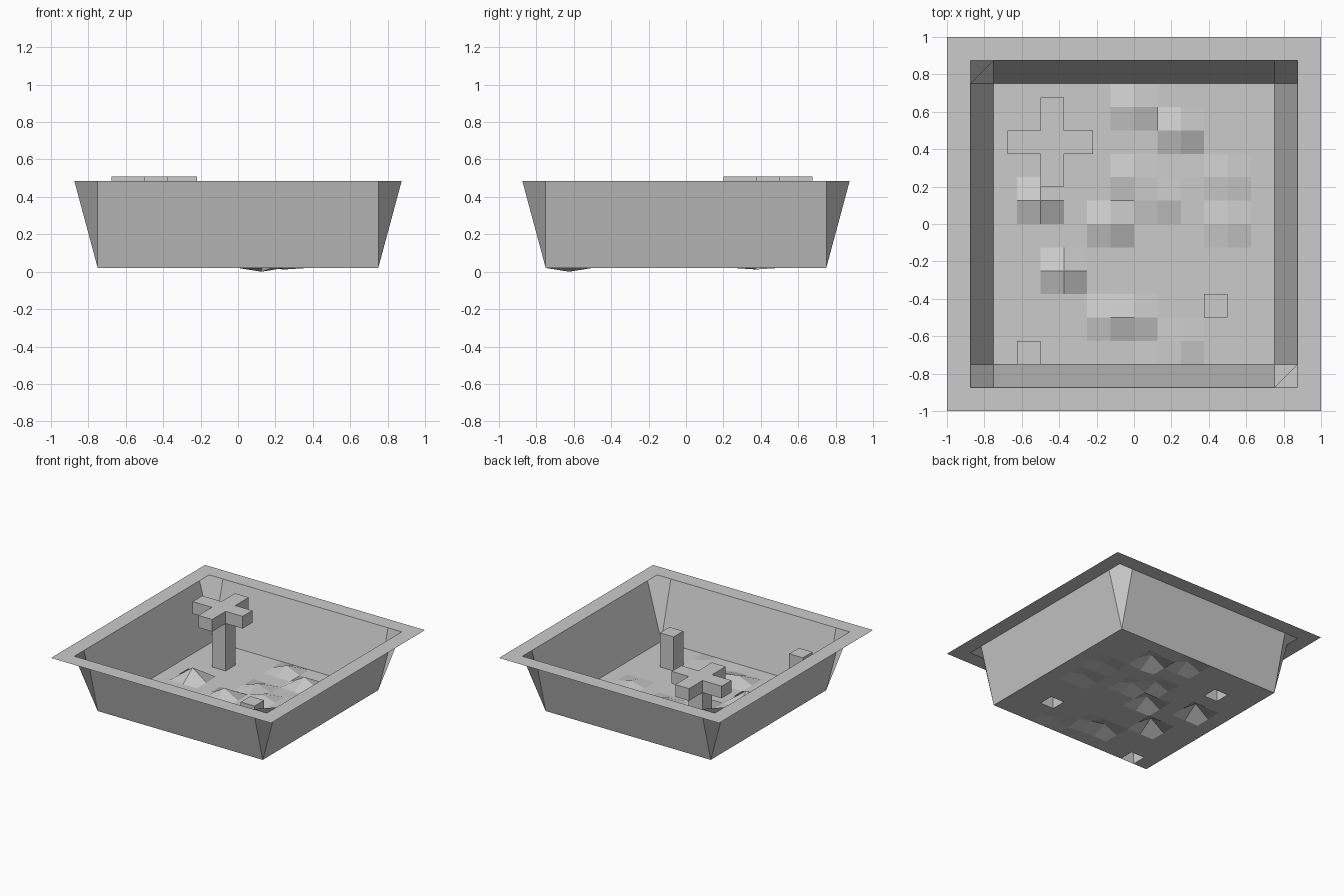
import bpy, bmesh
from mathutils import Vector

if "Cube" in bpy.data.objects:
    bpy.data.objects.remove(bpy.data.objects["Cube"])

FLOOR, RIM, CELL = 0.02, 0.485, 0.125

# Thin 16 x 16 sheet: flat rim outside, sunken floor inside
bm = bmesh.new()
bmesh.ops.create_grid(bm, x_segments=16, y_segments=16, size=1.0)

# Single floor vertices pushed up or down: (x, y, height)
bumps = [
    (-0.5, 0.125, 0.09), (-0.375, -0.25, 0.085), (0.25, 0.5, 0.07),
    (0, 0.625, 0.05), (0, 0.25, 0.045), (-0.125, 0, 0.07),
    (0.125, 0.125, 0.04), (0.5, 0.25, 0.025), (0.5, 0, 0.03),
    (-0.125, -0.5, 0.05), (0, -0.5, 0.03), (0.25, -0.625, 0.025),
    (0.125, -0.625, -0.02), (0.25, 0.375, -0.008),
]
for v in bm.verts:
    inside = max(abs(v.co.x), abs(v.co.y)) < 0.8
    v.co.z = FLOOR if inside else RIM
    for x, y, h in bumps:
        if (v.co.xy - Vector((x, y))).length < 0.01:
            v.co.z += h


def cell(x, y):
    """Floor face whose centre is nearest to x, y."""
    return min(bm.faces, key=lambda f: (f.calc_center_median().xy - Vector((x, y))).length)


def extrude(face, offset):
    new = bmesh.ops.extrude_discrete_faces(bm, faces=[face])["faces"][0]
    bmesh.ops.translate(bm, verts=list(new.verts), vec=offset)
    return new


def raise_to(face, z):
    new = extrude(face, Vector((0, 0, 0)))
    for v in new.verts:
        v.co.z = z
    return new


# Two short posts
for x, y in ((-0.5625, -0.6875), (0.4375, -0.4375)):
    raise_to(cell(x, y), 0.30)

# Tall column with a cross-shaped head
neck = raise_to(cell(-0.4375, 0.4375), 0.41)
top = raise_to(neck, 0.51)
bm.normal_update()
sides = [f for e in top.edges for f in e.link_faces if f is not top]
for side in sides:
    out = side.calc_center_median() - top.calc_center_median()
    out.z = 0
    reach = 0.155 if out.x > 0.01 else 0.175
    extrude(side, out.normalized() * reach)

bm.normal_update()
mesh = bpy.data.meshes.new("terrain_tray")
bm.to_mesh(mesh)
bm.free()
tray = bpy.data.objects.new("terrain_tray", mesh)
bpy.context.collection.objects.link(tray)
